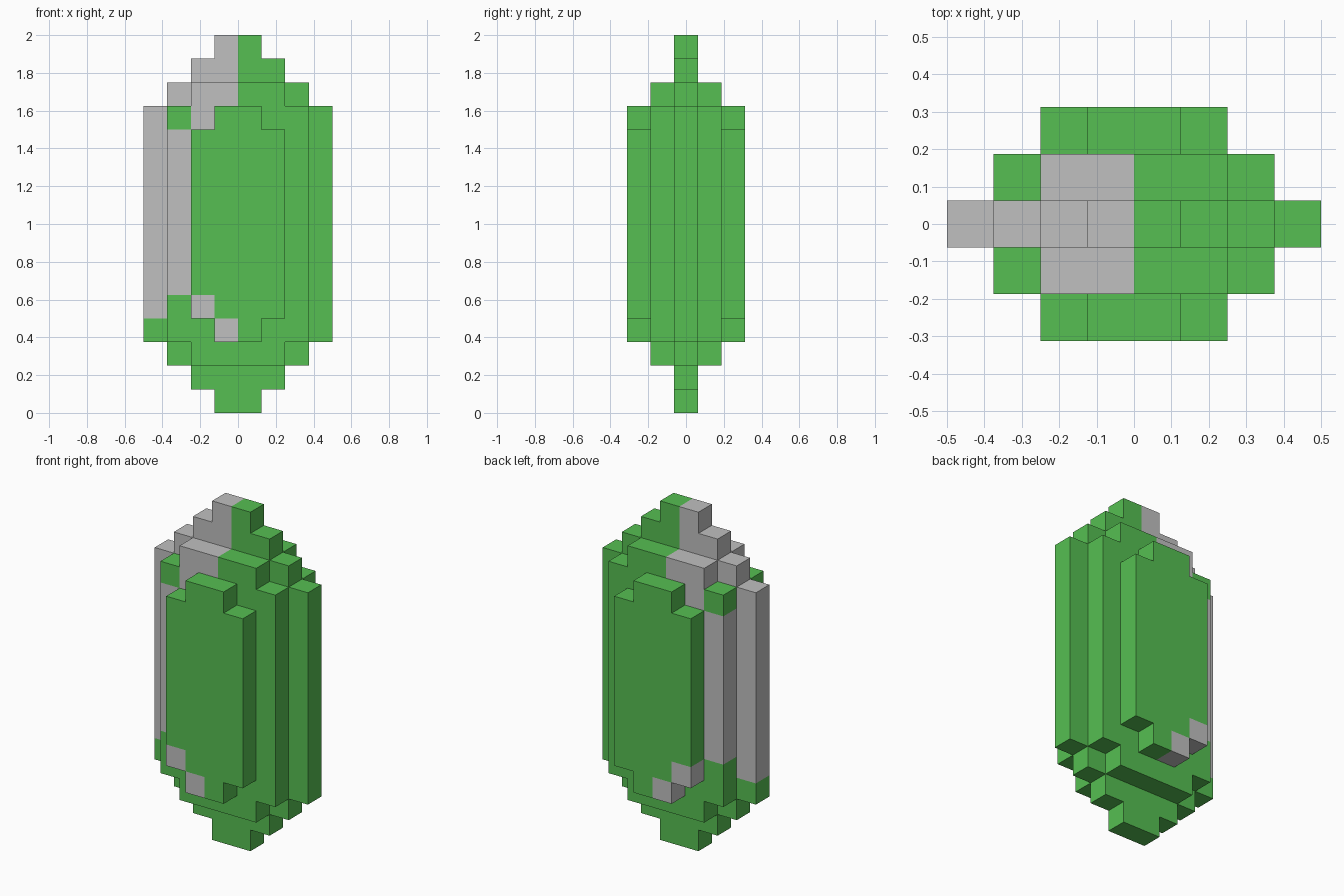
import bpy
import bmesh
import math

if "Cube" in bpy.data.objects:
    bpy.data.objects.remove(bpy.data.objects["Cube"], do_unlink=True)

U = 0.125  # size of one block


def make_material(name, rgb):
    mat = bpy.data.materials.new(name)
    mat.use_nodes = True
    mat.diffuse_color = (*rgb, 1)
    bsdf = next(n for n in mat.node_tree.nodes if n.type == 'BSDF_PRINCIPLED')
    bsdf.inputs["Base Color"].default_value = (*rgb, 1)
    return mat


GREEN = make_material("green", (0.093, 0.521, 0.084))
GREY = make_material("light grey", (0.527, 0.527, 0.527))


def stepped_slab(name, bottom, widths, depth, is_grey):
    """Slab with symmetric stepped outline; widths holds the half width of each
    row in blocks, depth is half the thickness, columns count from -4 to 3."""
    cells = {(i, bottom + r) for r, w in enumerate(widths) for i in range(-w, w)}
    bm = bmesh.new()

    def quad(points, mat):
        face = bm.faces.new([bm.verts.new((x * U, y, z * U)) for x, y, z in points])
        face.material_index = mat

    for i, k in sorted(cells):
        mat = 1 if is_grey(i, k) else 0
        corners = [(i, k), (i + 1, k), (i + 1, k + 1), (i, k + 1)]
        neighbours = [(i, k - 1), (i + 1, k), (i, k + 1), (i - 1, k)]
        # Front and back
        quad([(x, -depth, z) for x, z in corners], mat)
        quad([(x, depth, z) for x, z in reversed(corners)], mat)
        # Rim walls along the outline
        for n, other in enumerate(neighbours):
            if other not in cells:
                (ax, az), (bx, bz) = corners[n], corners[(n + 1) % 4]
                quad([(ax, -depth, az), (ax, depth, az),
                      (bx, depth, bz), (bx, -depth, bz)], mat)

    # Weld, then merge flat areas of one colour into single faces
    bmesh.ops.remove_doubles(bm, verts=bm.verts[:], dist=0.001)
    bmesh.ops.recalc_face_normals(bm, faces=bm.faces[:])
    bmesh.ops.dissolve_limit(bm, angle_limit=math.radians(1), verts=bm.verts[:],
                             edges=bm.edges[:], delimit={'MATERIAL'})
    mesh = bpy.data.meshes.new(name)
    bm.to_mesh(mesh)
    bm.free()
    mesh.materials.append(GREEN)
    mesh.materials.append(GREY)
    obj = bpy.data.objects.new(name, mesh)
    bpy.context.collection.objects.link(obj)
    return obj


# Thin central slab: grey upper right steps and grey side edge
stepped_slab("gem_core", 0, [1, 2, 3] + [4] * 10 + [3, 2, 1], 0.0625,
             lambda i, k: (k >= 13 and i < 0) or (i == -4 and k >= 4))

# Middle bevel: grey top corner and grey side strip
stepped_slab("gem_bevel", 2, [2] + [3] * 10 + [2], 0.1875,
             lambda i, k: (k == 13 and i < 0) or (i, k) == (-2, 12)
             or (i == -3 and 5 <= k <= 11))

# Raised outer facet: two grey blocks stepping down the lower corner
stepped_slab("gem_facet", 3, [1] + [2] * 8 + [1], 0.3125,
             lambda i, k: (i, k) in {(-2, 4), (-1, 3)})
